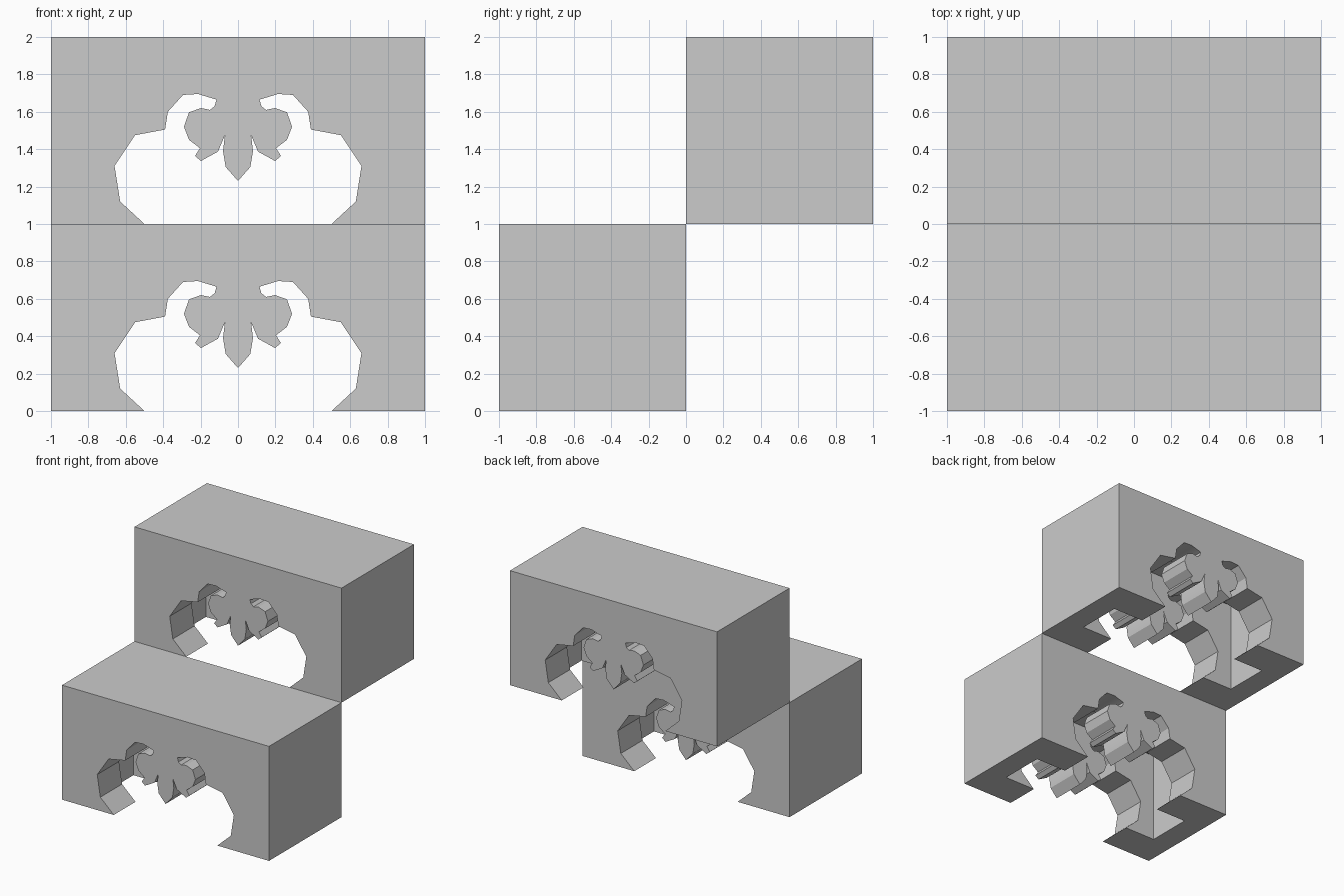
import bpy, bmesh
from math import radians

if "Cube" in bpy.data.objects:
    bpy.data.objects.remove(bpy.data.objects["Cube"])

# Right half of the ornamental opening (x, z), from the foot up to the centre drop
HALF = [(0.5, 0), (0.63, 0.12), (0.66, 0.31), (0.55, 0.475), (0.39, 0.505),
        (0.375, 0.6), (0.294, 0.69), (0.214, 0.695), (0.115, 0.665), (0.125, 0.63),
        (0.15, 0.61), (0.198, 0.62), (0.262, 0.597), (0.289, 0.52), (0.262, 0.45),
        (0.203, 0.405), (0.23, 0.364), (0.198, 0.337), (0.107, 0.387), (0.07, 0.475),
        (0.08, 0.39), (0.066, 0.305)]


def make_object(name, bm):
    bmesh.ops.recalc_face_normals(bm, faces=bm.faces)
    mesh = bpy.data.meshes.new(name)
    bm.to_mesh(mesh)
    bm.free()
    obj = bpy.data.objects.new(name, mesh)
    bpy.context.collection.objects.link(obj)
    return obj


def arch_block(name, y0, z0):
    # Solid block with the mirrored opening running front to back
    outline = ([(1, 0)] + HALF + [(0, 0.23)]
               + [(-x, z) for x, z in reversed(HALF)]
               + [(-1, 0), (-1, 1), (1, 1)])
    bm = bmesh.new()
    face = bm.faces.new([bm.verts.new((x, y0, z0 + z)) for x, z in outline])
    ext = bmesh.ops.extrude_face_region(bm, geom=[face])
    verts = [v for v in ext["geom"] if isinstance(v, bmesh.types.BMVert)]
    bmesh.ops.translate(bm, verts=verts, vec=(0, 1, 0))
    block = make_object(name, bm)

    # Hollow between the front and back screens, open at the bottom
    bm = bmesh.new()
    bmesh.ops.create_cube(bm, size=1)
    bmesh.ops.scale(bm, verts=bm.verts, vec=(1.6, 0.4, 1.0))
    bmesh.ops.translate(bm, verts=bm.verts, vec=(0, y0 + 0.5, z0 + 0.3))
    cutter = make_object("hollow_cutter", bm)
    cutter.hide_render = True

    mod = block.modifiers.new("hollow", 'BOOLEAN')
    mod.operation = 'DIFFERENCE'
    mod.solver = 'EXACT'
    mod.object = cutter
    bpy.ops.object.select_all(action='DESELECT')
    block.select_set(True)
    bpy.context.view_layer.objects.active = block
    bpy.ops.object.modifier_apply(modifier=mod.name)
    bpy.data.objects.remove(cutter)
    bpy.ops.object.shade_smooth_by_angle(angle=radians(30))


# Lower block in front, upper block stepped behind
arch_block("lower_arch_block", -1, 0)
arch_block("upper_arch_block", 0, 1)
